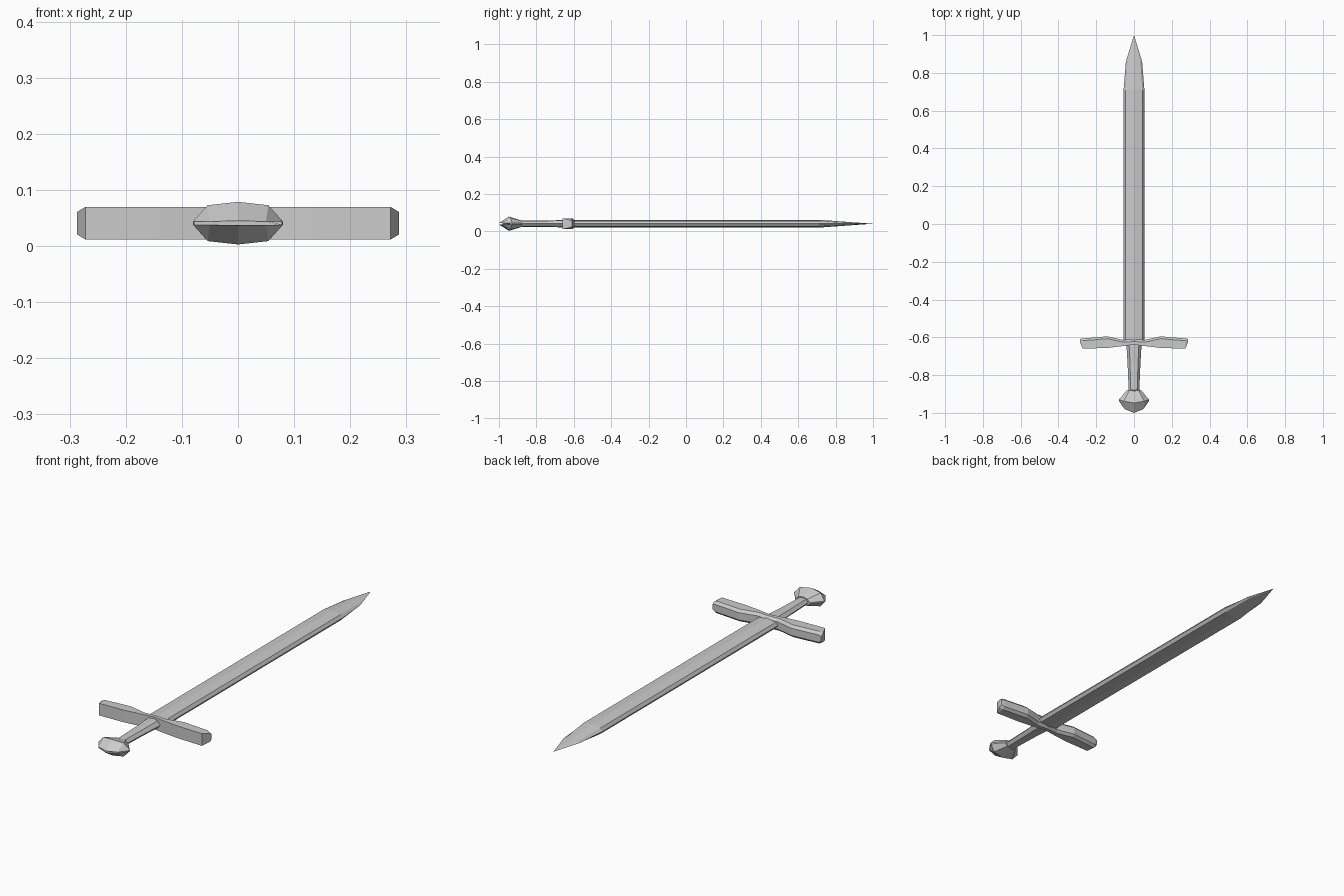
import bpy, bmesh

if "Cube" in bpy.data.objects:
    bpy.data.objects.remove(bpy.data.objects["Cube"])

ZC = 0.041  # height of the sword's middle plane


def loft(name, rings, tip=None):
    """Skin matching closed rings; close the ends with a cap or a point."""
    bm = bmesh.new()
    loops = [[bm.verts.new((x, y, z + ZC)) for x, y, z in r] for r in rings]
    n = len(loops[0])
    for a, b in zip(loops, loops[1:]):
        for i in range(n):
            j = (i + 1) % n
            bm.faces.new((a[i], a[j], b[j], b[i]))
    bm.faces.new(loops[0])
    if tip:
        t = bm.verts.new((tip[0], tip[1], tip[2] + ZC))
        for i in range(n):
            bm.faces.new((loops[-1][i], loops[-1][(i + 1) % n], t))
    else:
        bm.faces.new(loops[-1])
    bmesh.ops.recalc_face_normals(bm, faces=bm.faces[:])
    me = bpy.data.meshes.new(name)
    bm.to_mesh(me)
    bm.free()
    ob = bpy.data.objects.new(name, me)
    bpy.context.collection.objects.link(ob)
    return ob


def ring(quarter):
    """Mirror a quarter outline (edge to centre ridge) into a full ring."""
    top = quarter + [(-x, y, z) for x, y, z in reversed(quarter) if x > 0]
    bottom = [(x, y, -z) for x, y, z in reversed(top) if z > 0]
    return top + bottom


def blade_ring(y, w, s, t, h):
    return ring([(w, y, 0), (s, y, t), (0, y, h)])


# Blade: shallow centre ridge with narrow bevelled cutting edges
loft("blade", [
    blade_ring(-0.64, 0.055, 0.045, 0.014, 0.021),
    blade_ring(0.71, 0.055, 0.045, 0.014, 0.021),
    blade_ring(0.86, 0.043, 0.033, 0.005, 0.010),
], tip=(0, 1.0, 0))

# Grip: flares gently towards the guard
loft("grip", [
    blade_ring(-0.91, 0.027, 0.016, 0.014, 0.016),
    blade_ring(-0.74, 0.034, 0.021, 0.015, 0.017),
    blade_ring(-0.625, 0.041, 0.026, 0.018, 0.021),
])

# Pommel: faceted wedge with a thin rounded front edge
loft("pommel", [
    ring([(0.078, -0.940, 0.003), (0.050, -0.980, 0.003), (0, -1.0, 0.004)]),
    ring([(0.080, -0.930, 0.003), (0.054, -0.938, 0.032), (0, -0.947, 0.038)]),
    ring([(0.038, -0.880, 0.003), (0.024, -0.880, 0.016), (0, -0.885, 0.019)]),
])


# Crossguard: bowed bar, bevelled on the blade side, with chamfered ends
def guard_ring(x, y0, y1, h):
    b = 0.012
    return [(x, y0, -h), (x, y0, h), (x, y1 - b, h),
            (x, y1, h * 0.6), (x, y1, -h * 0.6), (x, y1 - b, -h)]


half = [(0.0, -0.638, -0.610, 0.029), (0.055, -0.646, -0.614, 0.029),
        (0.140, -0.656, -0.595, 0.029), (0.272, -0.660, -0.606, 0.029),
        (0.287, -0.622, -0.609, 0.020)]
stations = [(-x, a, b, h) for x, a, b, h in reversed(half[1:])] + half
loft("crossguard", [guard_ring(*s) for s in stations])
